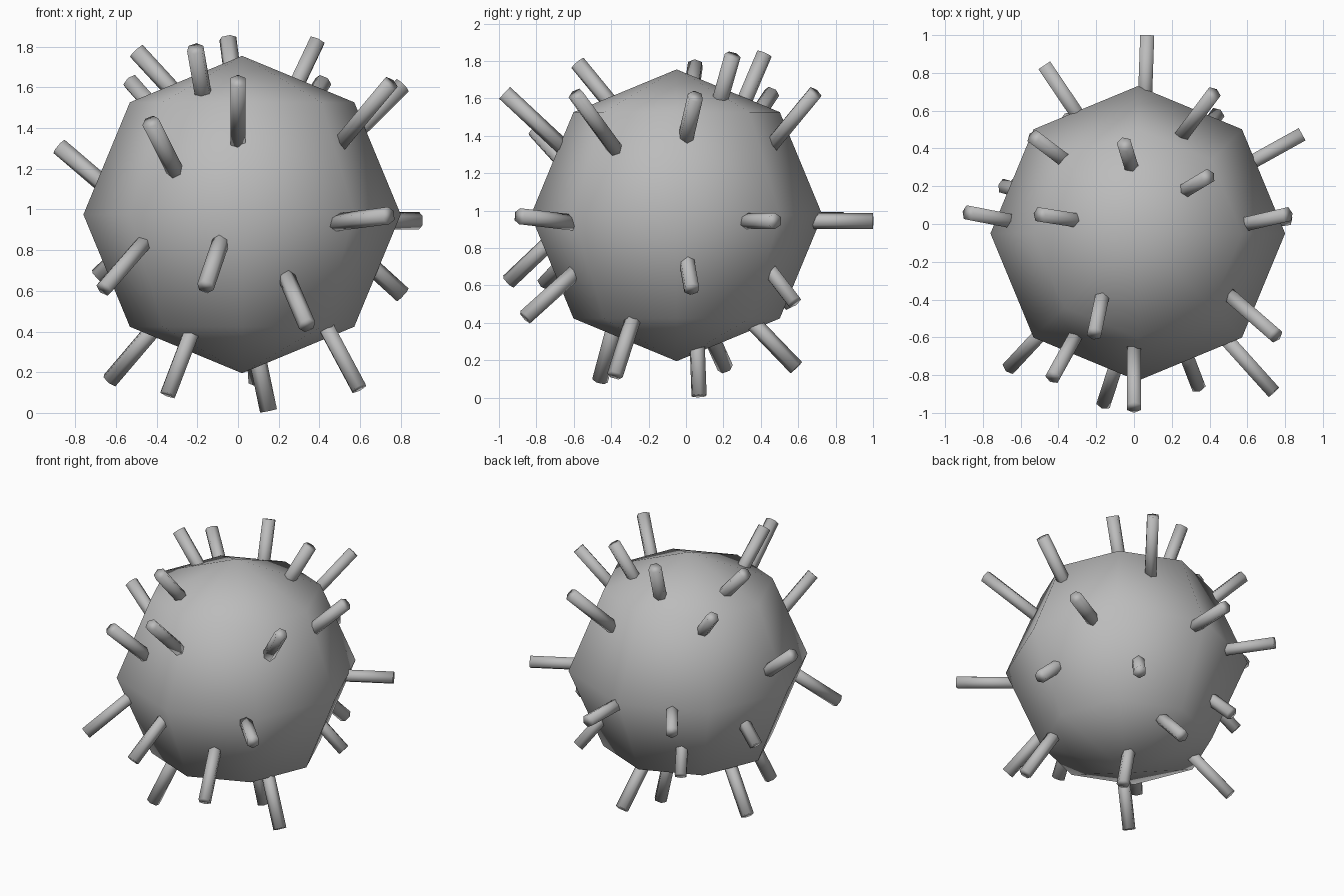
import bpy, bmesh, math
from mathutils import Vector

if "Cube" in bpy.data.objects:
    bpy.data.objects.remove(bpy.data.objects["Cube"])

CENTER = Vector((0.02, -0.05, 0.975))
RADIUS = 0.78
SPIKE_RADIUS = 0.043
SPIKE_LENGTH = 0.45

grey = bpy.data.materials.new("grey")
grey.diffuse_color = (0.5, 0.5, 0.5, 1)
grey.use_nodes = True
grey.node_tree.nodes["Principled BSDF"].inputs["Base Color"].default_value = grey.diffuse_color


def add_object(name, bm):
    for f in bm.faces:
        f.smooth = True
    mesh = bpy.data.meshes.new(name)
    bm.to_mesh(mesh)
    bm.free()
    mesh.materials.append(grey)
    obj = bpy.data.objects.new(name, mesh)
    bpy.context.collection.objects.link(obj)
    return obj


# Body: coarse ball with eight segments and four rings
bm = bmesh.new()
bmesh.ops.create_uvsphere(bm, u_segments=8, v_segments=4, radius=RADIUS)
body = add_object("body", bm)
body.location = CENTER

# Spikes: tip x, y, z, then heading and climb of the axis in degrees
SPIKES = [
    # upper
    (-.05, .42, 1.84, 107, 66), (.39, .25, 1.83, 31, 61),
    (-.21, -.58, 1.79, -102, 50), (-.5, .05, 1.78, 171, 47),
    (-.53, .46, 1.63, 143, 42), (0, -.97, 1.63, -90, 43),
    (-.43, -.81, 1.43, -119, 44), (-.88, .06, 1.31, 169, 40),
    (.42, .69, 1.63, 53, 44), (.75, -.59, 1.62, -41, 42),
    (.81, .05, 1.61, 13, 44),
    # middle
    (.74, -.89, .97, -48, 5), (.89, .475, .945, 29, 0),
    (.07, 1.0, .945, 88, 0), (-.475, .84, .95, 124, 0),
    # lower
    (.81, .03, .58, 9, -42), (-.66, -.76, .61, -133, -38),
    (-.69, .2, .67, 164, -42), (-.16, -.95, .62, -108, -42),
    (.34, -.86, .43, -69, -40), (-.63, .21, .16, 152, -46),
    (-.345, -.46, .09, -145, -65), (.595, -.38, .12, -31, -58),
    (.15, .07, .01, 10, -78), (.09, .59, .16, 86, -46),
    (.44, .58, .51, 53, -46), (-.35, .56, .50, 121, -44),
]
for i, (x, y, z, heading, climb) in enumerate(SPIKES):
    a, e = math.radians(heading), math.radians(climb)
    axis = Vector((math.cos(e) * math.cos(a), math.cos(e) * math.sin(a), math.sin(e)))
    bm = bmesh.new()
    bmesh.ops.create_cone(bm, cap_ends=True, segments=6, radius1=SPIKE_RADIUS,
                          radius2=SPIKE_RADIUS, depth=SPIKE_LENGTH)
    spike = add_object(f"spike_{i + 1:02d}", bm)
    spike.rotation_mode = 'QUATERNION'
    spike.rotation_quaternion = axis.to_track_quat('Z', 'Y')
    spike.location = Vector((x, y, z)) - axis * SPIKE_LENGTH / 2
